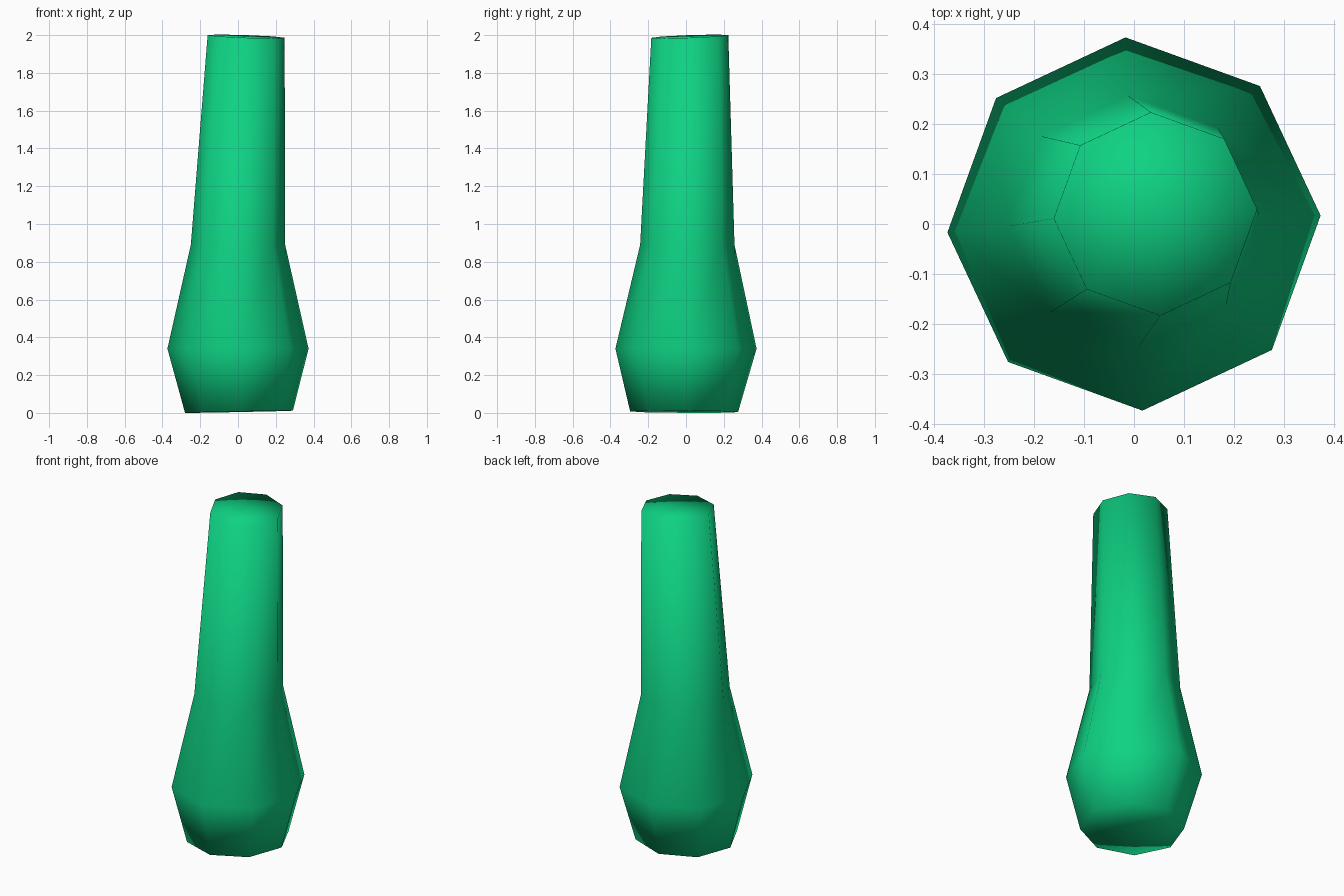
import bpy
import bmesh
from math import cos, sin, pi, radians

cube = bpy.data.objects.get("Cube")
if cube:
    bpy.data.objects.remove(cube, do_unlink=True)

SIDES = 8
TWIST = radians(2.6)

# Cross-sections: centre x, centre y, centre z, radius, tilt along x, tilt along y
SECTIONS = [
    (0.005, -0.01, 0.006, 0.286, 0.02, -0.006),
    (0.0, 0.0, 0.34, 0.374, 0.0, 0.0),
    (0.0, 0.007, 0.89, 0.25, 0.0, 0.0),
    (0.043, 0.02, 1.993, 0.204, -0.035, 0.035),
]


def add_ring(bm, cx, cy, cz, radius, tilt_x, tilt_y):
    ring = []
    for i in range(SIDES):
        a = TWIST + 2 * pi * i / SIDES
        dx, dy = radius * cos(a), radius * sin(a)
        ring.append(bm.verts.new((cx + dx, cy + dy, cz + tilt_x * dx + tilt_y * dy)))
    return ring


def add_cap(bm, ring, centre):
    hub = bm.verts.new(centre)
    for i in range(SIDES):
        bm.faces.new((ring[i], ring[(i + 1) % SIDES], hub))


# Green paint
green = bpy.data.materials.new("green")
green.use_nodes = True
colour = (0.0044, 0.644, 0.227, 1.0)
green.diffuse_color = colour
green.node_tree.nodes["Principled BSDF"].inputs["Base Color"].default_value = colour

# Octagonal tapered post with a bulging foot and a leaning top
bm = bmesh.new()
rings = [add_ring(bm, *section) for section in SECTIONS]
for low, high in zip(rings, rings[1:]):
    for i in range(SIDES):
        j = (i + 1) % SIDES
        bm.faces.new((low[i], low[j], high[j], high[i]))

# Caps fanned from a middle point
add_cap(bm, rings[0], SECTIONS[0][:3])
add_cap(bm, rings[-1], SECTIONS[-1][:3])
bmesh.ops.recalc_face_normals(bm, faces=bm.faces)
for face in bm.faces:
    face.smooth = True

mesh = bpy.data.meshes.new("tapered_post")
bm.to_mesh(mesh)
bm.free()
mesh.materials.append(green)
post = bpy.data.objects.new("tapered_post", mesh)
bpy.context.collection.objects.link(post)
